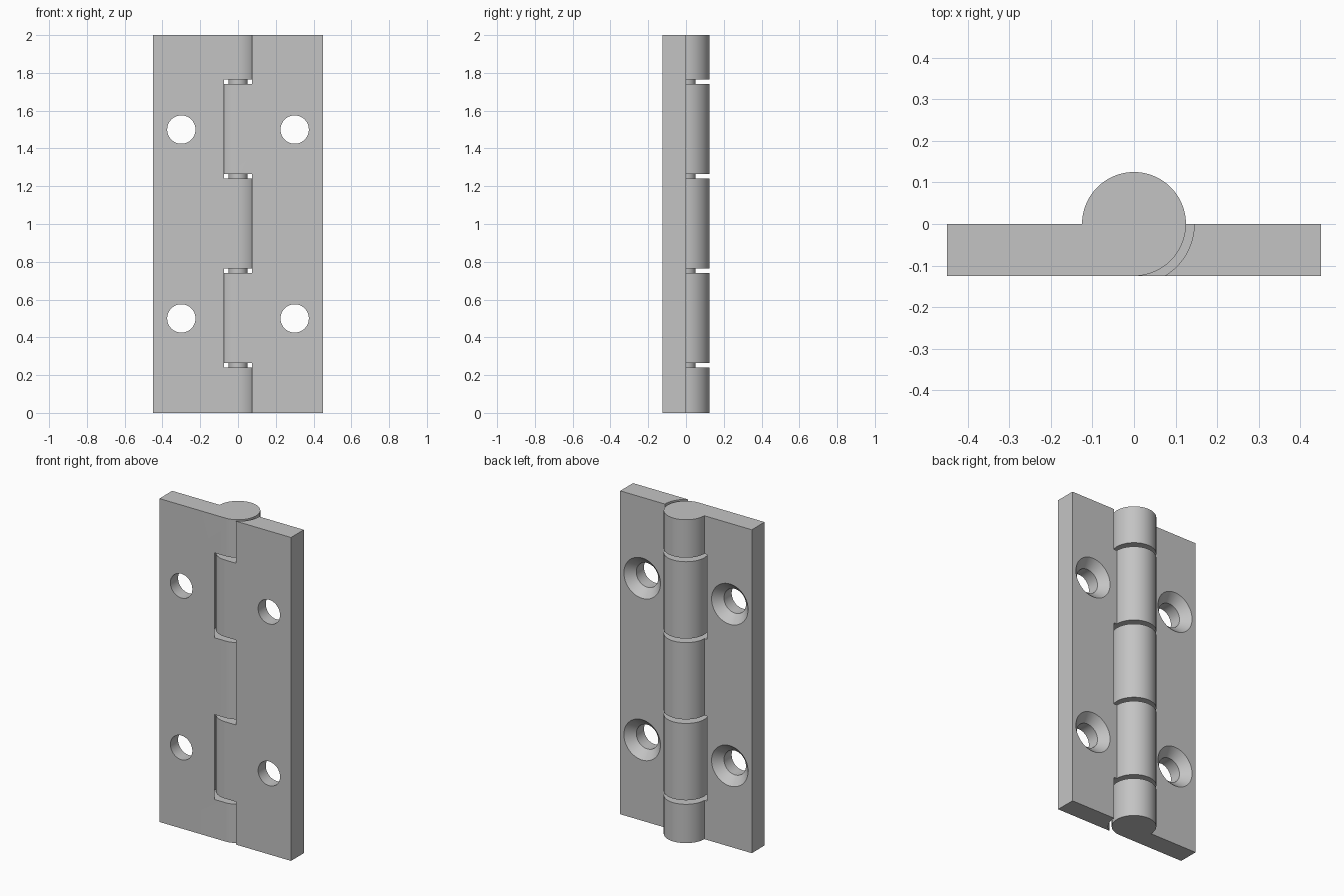
import bpy, bmesh
from math import cos, sin, pi, radians

old = bpy.data.objects.get("Cube")
if old:
    bpy.data.objects.remove(old, do_unlink=True)

HEIGHT, HALF_WIDTH = 2.0, 0.45
THICK = 0.125           # leaf thickness, also the knuckle radius
CLEARANCE = 0.145       # radius of the relief around the other leaf's knuckles
PIN_RADIUS = 0.05

steel = bpy.data.materials.new("grey steel")
steel.use_nodes = True
grey = (0.55, 0.55, 0.55, 1)
steel.diffuse_color = grey
steel.node_tree.nodes["Principled BSDF"].inputs["Base Color"].default_value = grey


def make_object(name, bm):
    bmesh.ops.recalc_face_normals(bm, faces=bm.faces)
    mesh = bpy.data.meshes.new(name)
    bm.to_mesh(mesh)
    bm.free()
    mesh.materials.append(steel)
    obj = bpy.data.objects.new(name, mesh)
    bpy.context.collection.objects.link(obj)
    return obj


def extrude(name, outline, z0, z1):
    """Prism from an xy outline."""
    bm = bmesh.new()
    face = bm.faces.new([bm.verts.new((x, y, z0)) for x, y in outline])
    top = bmesh.ops.extrude_face_region(bm, geom=[face])["geom"]
    verts = [g for g in top if isinstance(g, bmesh.types.BMVert)]
    bmesh.ops.translate(bm, verts=verts, vec=(0, 0, z1 - z0))
    return make_object(name, bm)


def arc(radius, start, end, steps):
    angles = [radians(start + (end - start) * i / steps) for i in range(steps + 1)]
    return [(radius * cos(a), radius * sin(a)) for a in angles]


def rod(name, radius, z0, z1):
    return extrude(name, arc(radius, 0, 360, 72)[:-1], z0, z1)


def screw_hole(x, z):
    """Countersunk hole along y, wide at the back."""
    rings = [(0.075, -0.2), (0.075, -0.05), (0.125, 0), (0.145, 0.02)]
    n = 48
    bm = bmesh.new()
    loops = [[bm.verts.new((x + r * cos(2 * pi * i / n), y, z + r * sin(2 * pi * i / n)))
              for i in range(n)] for r, y in rings]
    for a, b in zip(loops, loops[1:]):
        for i in range(n):
            j = (i + 1) % n
            bm.faces.new((a[i], a[j], b[j], b[i]))
    bm.faces.new(loops[0])
    bm.faces.new(loops[-1])
    return make_object("hole_cutter", bm)


def cut(obj, cutter):
    cutter.hide_render = True
    mod = obj.modifiers.new("cut", "BOOLEAN")
    mod.operation, mod.solver, mod.object = "DIFFERENCE", "EXACT", cutter
    bpy.context.view_layer.objects.active = obj
    bpy.ops.object.modifier_apply(modifier=mod.name)
    bpy.data.objects.remove(cutter, do_unlink=True)


def smooth(obj):
    bpy.ops.object.select_all(action="DESELECT")
    obj.select_set(True)
    bpy.context.view_layer.objects.active = obj
    bpy.ops.object.shade_smooth_by_angle(angle=radians(25))


def leaf(name, side, reliefs):
    """Plate with rolled knuckles, relieved where the other leaf's knuckles sit."""
    outline = [(-HALF_WIDTH, 0), (-HALF_WIDTH, -THICK)] + arc(THICK, -90, 180, 54)
    obj = extrude(name, [(-side * x, y) for x, y in outline], 0, HEIGHT)
    for z0, z1 in reliefs:
        cut(obj, rod("relief_cutter", CLEARANCE, z0, z1))
    for z in (0.5, 1.5):
        cut(obj, screw_hole(side * 0.3, z))
    smooth(obj)


# Two interlocking leaves
leaf("right_leaf", -1, [(0.24, 0.765), (1.24, 1.765)])
leaf("left_leaf", 1, [(-0.1, 0.265), (0.74, 1.265), (1.74, 2.1)])

# Hinge pin, seen only in the gaps between knuckles
smooth(rod("hinge_pin", PIN_RADIUS, 0.12, HEIGHT - 0.12))
